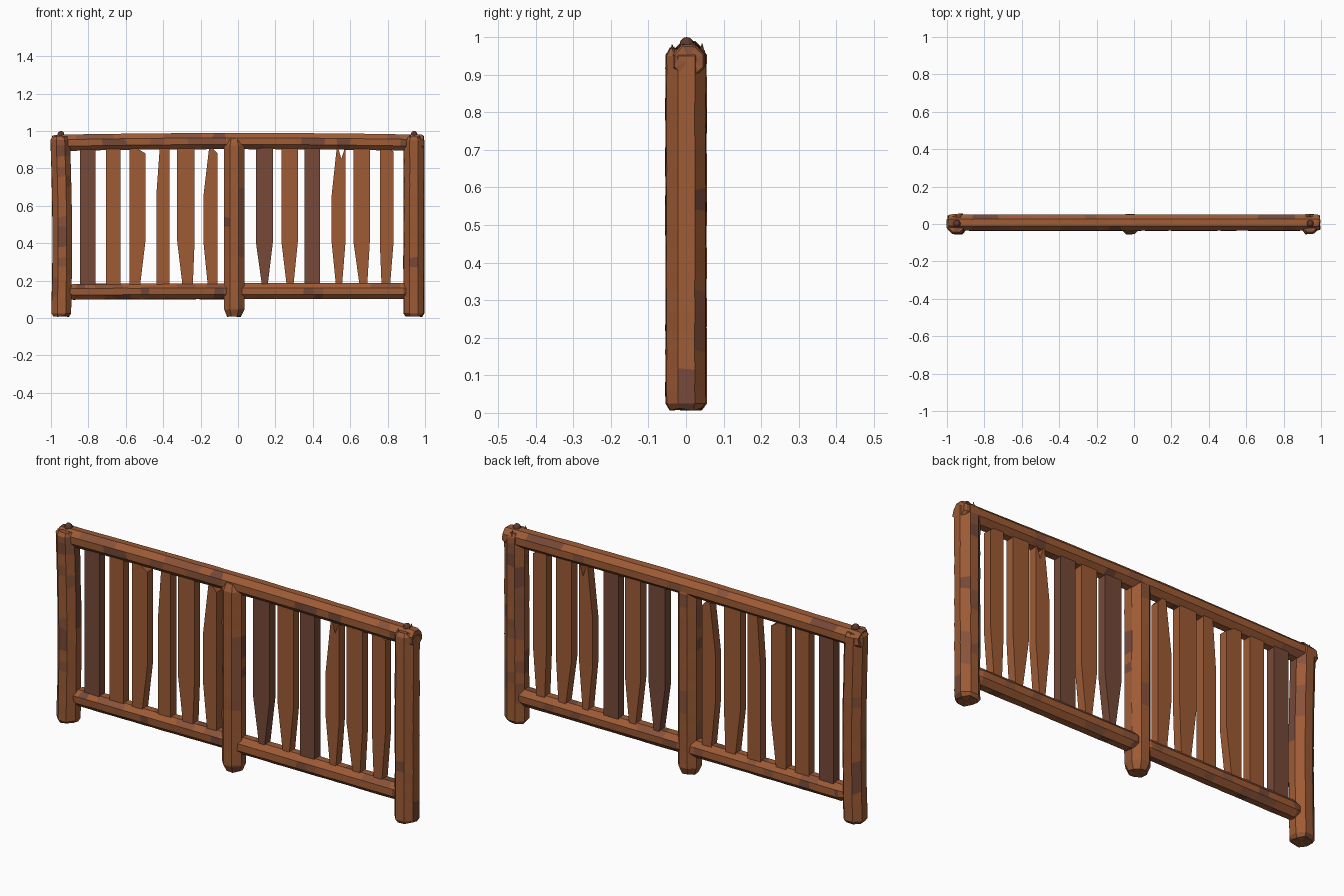
import bpy, bmesh, math, random
from mathutils import Vector

if "Cube" in bpy.data.objects:
    bpy.data.objects.remove(bpy.data.objects["Cube"], do_unlink=True)


def material(name, r, g, b):
    m = bpy.data.materials.new(name)
    m.use_nodes = True
    m.diffuse_color = (r, g, b, 1)
    bsdf = m.node_tree.nodes["Principled BSDF"]
    bsdf.inputs["Base Color"].default_value = (r, g, b, 1)
    bsdf.inputs["Roughness"].default_value = 0.9
    return m


WARM = material("warm wood", 0.34, 0.105, 0.036)
RUST = material("red brown wood", 0.25, 0.085, 0.042)
DARK = material("dark wood", 0.18, 0.066, 0.04)
IRON = material("dark peg", 0.12, 0.042, 0.025)


def finish(bm, name, mats):
    bmesh.ops.recalc_face_normals(bm, faces=bm.faces)
    mesh = bpy.data.meshes.new(name)
    bm.to_mesh(mesh)
    bm.free()
    for m in mats:
        mesh.materials.append(m)
    ob = bpy.data.objects.new(name, mesh)
    bpy.context.collection.objects.link(ob)
    return ob


def log(name, start, end, radius, seed, bow=(0, 0, 0), rings=18, tip=0.02, shrink=0.8, rough=0.003):
    """Eight-sided hewn log with chamfered, uneven ends and weathered patches."""
    rng = random.Random(seed)
    a, b, bow = Vector(start), Vector(end), Vector(bow)
    axis = (b - a).normalized()
    u = Vector((0, 1, 0))
    v = axis.cross(u)
    length = (b - a).length
    ts = [0, tip / length]
    ts += [i / rings for i in range(1, rings)]
    ts += [1 - tip / length, 1]
    wobble = [rng.uniform(-rough, rough) for _ in range(8)]
    bm = bmesh.new()
    loops = []
    for t in ts:
        is_end = t in (0, 1)
        centre = a.lerp(b, t) + bow * math.sin(math.pi * t)
        loop = []
        for k in range(8):
            ang = math.radians(22.5 + 45 * k)
            r = (radius + wobble[k]) * (shrink if is_end else 1)
            r += rng.uniform(-0.0008, 0.0008)
            slide = rng.uniform(0, 0.008) * (1 - 2 * t) if is_end else 0
            if not is_end:
                slide = rng.uniform(-0.008, 0.008) if tip / length < t < 1 - tip / length else 0
            p = centre + (u * math.cos(ang) + v * math.sin(ang)) * r + axis * slide
            loop.append(bm.verts.new(p))
        loops.append(loop)
    # each facet carries runs of darker grain
    tone = [0] * 8
    for lo, hi in zip(loops, loops[1:]):
        for k in range(8):
            if rng.random() < 0.6:
                tone[k] = rng.choices((0, 1, 2), (80, 12, 8))[0]
            j = (k + 1) % 8
            f = bm.faces.new((lo[k], lo[j], hi[j], hi[k]))
            f.material_index = tone[k]
    # end caps with a sunken centre
    for loop, t in ((loops[0], 0), (loops[-1], 1)):
        hub = bm.verts.new(a.lerp(b, t) + axis * (0.004 if t == 0 else -0.002))
        for k in range(8):
            bm.faces.new((loop[k], loop[(k + 1) % 8], hub)).material_index = k % 2
    return finish(bm, name, (WARM, RUST, DARK))


# Posts
log("left_post", (-0.944, 0, 0.005), (-0.95, 0, 0.972), 0.058, 3, (0.008, 0, 0))
log("middle_post", (-0.02, 0, 0.005), (-0.02, 0, 0.962), 0.057, 5, tip=0.04, shrink=0.7)
log("right_post", (0.94, 0, 0.005), (0.941, 0, 0.97), 0.058, 8)

# Rails
log("top_rail", (-0.997, 0.008, 0.935), (0.997, 0.008, 0.936), 0.046, 11,
    (0, 0, 0.01), rings=30, tip=0.015, shrink=0.88, rough=0.002)
log("bottom_rail_left", (-0.91, 0.006, 0.14), (-0.03, 0.006, 0.143), 0.045, 14, tip=0.03, rough=0.002)
log("bottom_rail_right", (-0.01, 0.006, 0.143), (0.915, 0.006, 0.144), 0.045, 17, tip=0.03, rough=0.002)


def slat(name, left, right, mat, foot=(0, 0), head=(0, 0), top=(0.93, 0.93, 0.93)):
    """Flat board; foot and head are left and right insets, top the crest heights."""
    l, r = left, right
    hl, hr = l + head[0], r - head[1]
    outline = [(l + foot[0], 0.16), (r - foot[1], 0.16), (r, 0.41), (r, 0.65), (hr, top[2]),
               ((hl + hr) / 2, top[1]), (hl, top[0]), (l, 0.65), (l, 0.41)]
    bm = bmesh.new()
    front = bm.faces.new([bm.verts.new((x, -0.015, z)) for x, z in outline])
    ext = bmesh.ops.extrude_face_region(bm, geom=[front])
    verts = [g for g in ext["geom"] if isinstance(g, bmesh.types.BMVert)]
    bmesh.ops.translate(bm, verts=verts, vec=(0, 0.045, 0))
    return finish(bm, name, (mat,))


# Slats, left bay then right bay
cut = (0.905, 0.905, 0.88)
boards = [
    (-0.845, -0.762, DARK, {}),
    (-0.706, -0.628, WARM, {}),
    (-0.58, -0.495, WARM, dict(foot=(0, 0.03), top=cut)),
    (-0.437, -0.365, WARM, dict(head=(0.02, 0))),
    (-0.325, -0.232, WARM, dict(foot=(0.03, 0.01))),
    (-0.185, -0.11, WARM, dict(foot=(0.025, 0), head=(0.03, 0), top=cut)),
    (0.095, 0.187, DARK, dict(foot=(0.035, 0.03))),
    (0.232, 0.32, WARM, dict(foot=(0.03, 0.025))),
    (0.355, 0.438, DARK, {}),
    (0.5, 0.575, WARM, dict(foot=(0.025, 0.02), head=(0.03, 0), top=(0.93, 0.85, 0.92))),
    (0.617, 0.705, WARM, dict(foot=(0.035, 0.015))),
    (0.758, 0.832, WARM, dict(foot=(0.01, 0.02), top=(0.91, 0.91, 0.89))),
]
for i, (l, r, mat, shape) in enumerate(boards):
    slat(f"slat_{i + 1}", l, r, mat, **shape)

# Pegs holding the top rail, with splinters around each post head
rng = random.Random(4)
for side, x in (("left", -0.947), ("right", 0.942)):
    bm = bmesh.new()
    bmesh.ops.create_uvsphere(bm, u_segments=10, v_segments=6, radius=0.019)
    bmesh.ops.translate(bm, verts=bm.verts, vec=(x, 0.002, 0.981))
    finish(bm, f"{side}_peg", (IRON,))
    for n in range(5):
        ang = n * math.tau / 5 + 0.4
        bm = bmesh.new()
        bmesh.ops.create_cone(bm, segments=4, radius1=0.009, radius2=0.001, depth=0.03, cap_ends=True)
        spot = (x + 0.043 * math.cos(ang), 0.043 * math.sin(ang), 0.958 + rng.uniform(0, 0.01))
        bmesh.ops.translate(bm, verts=bm.verts, vec=spot)
        finish(bm, f"{side}_splinter_{n + 1}", (RUST,))
